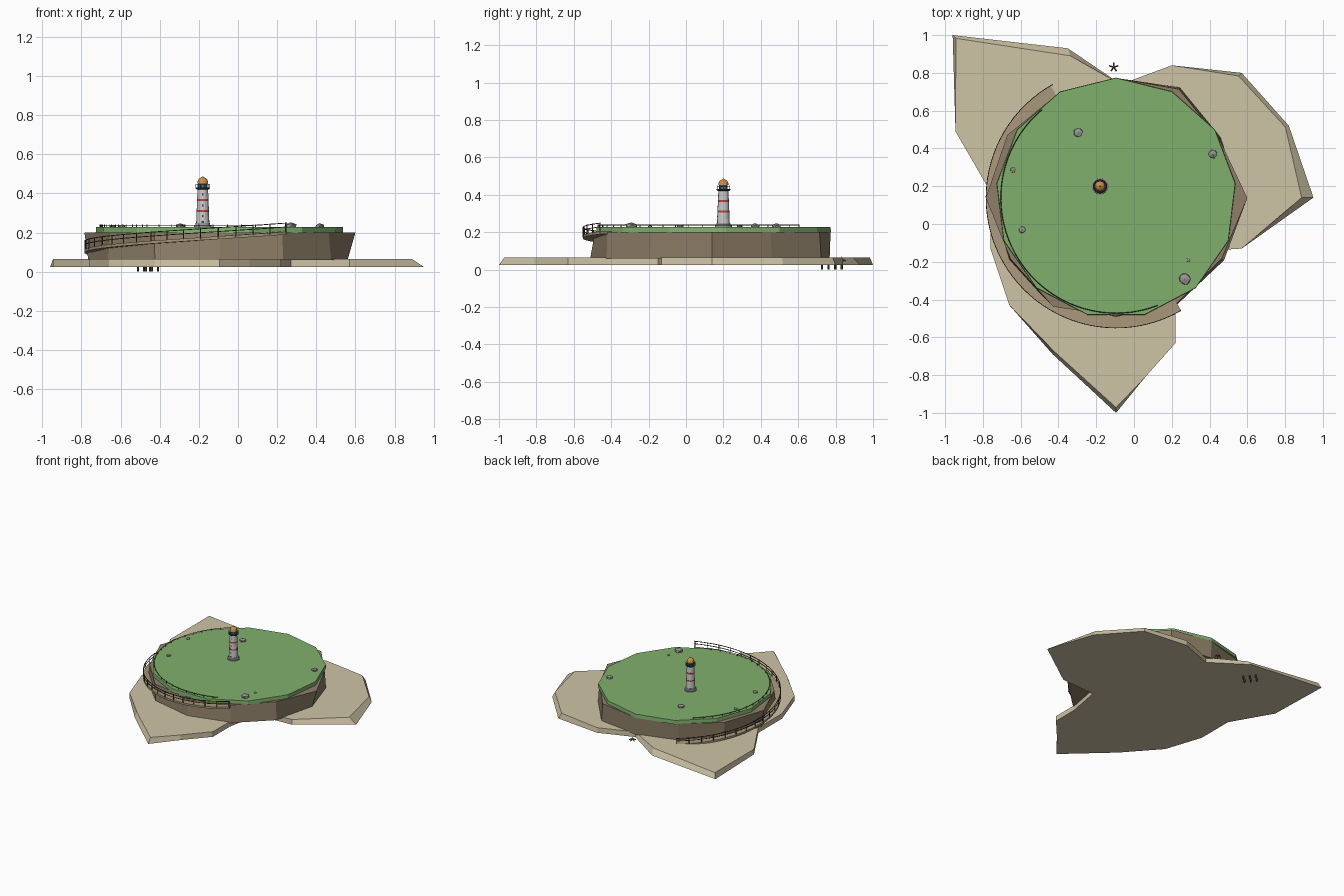
import bpy, bmesh, math, random
from math import cos, sin, pi, radians
from mathutils import Vector, Matrix

if "Cube" in bpy.data.objects:
    bpy.data.objects.remove(bpy.data.objects["Cube"])

random.seed(4)
CX, CY = -0.095, 0.138          # island centre


def mat(name, hexa):
    m = bpy.data.materials.new(name)
    c = [int(hexa[i:i + 2], 16) / 255 for i in (0, 2, 4)]
    m.diffuse_color = [((v + 0.055) / 1.055) ** 2.4 for v in c] + [1]
    m.use_nodes = True
    m.node_tree.nodes["Principled BSDF"].inputs["Base Color"].default_value = m.diffuse_color
    return m


SAND, ROCK, PATH = mat("sand", "CFC4A6"), mat("cliff", "8F7F68"), mat("path", "A8977A")
GRASS, WOOD, STONE = mat("grass", "80B06C"), mat("wood", "4E4234"), mat("stone", "9A9797")
WHITE, RED, BLUE = mat("white", "DEDEDE"), mat("red", "B8443C"), mat("blue", "4C7884")
ORANGE, DARK = mat("orange", "D09040"), mat("dark", "3A3D44")


def finish(name, bm, m):
    bmesh.ops.recalc_face_normals(bm, faces=bm.faces)
    me = bpy.data.meshes.new(name)
    bm.to_mesh(me)
    bm.free()
    me.materials.append(m)
    ob = bpy.data.objects.new(name, me)
    bpy.context.collection.objects.link(ob)
    return ob


def loft(name, rings, m):
    """Capped skin over rings of equal point count."""
    bm = bmesh.new()
    vs = [[bm.verts.new(p) for p in r] for r in rings]
    n = len(rings[0])
    for a, b in zip(vs, vs[1:]):
        for i in range(n):
            j = (i + 1) % n
            bm.faces.new((a[i], a[j], b[j], b[i]))
    bm.faces.new(vs[0][::-1])
    bm.faces.new(vs[-1])
    return finish(name, bm, m)


def turned(name, profile, m, at, n=16):
    """Round part from (radius, z) points."""
    return loft(name, [[(at[0] + r * cos(2 * pi * i / n), at[1] + r * sin(2 * pi * i / n), z)
                        for i in range(n)] for r, z in profile], m)


def polar(r, deg, z):
    return (CX + r * cos(radians(deg)), CY + r * sin(radians(deg)), z)


def sweep(name, r, half_w, z0, z1, height, m):
    """Rectangular bar along the ramp arc; z0 and z1 are functions of angle."""
    rings = []
    for i in range(49):
        a = 119 + (300 - 119) * i / 48
        z = z0 + (z1 - z0) * i / 48
        rings.append([polar(r - half_w, a, z), polar(r + half_w, a, z),
                      polar(r + half_w, a, z + height), polar(r - half_w, a, z + height)])
    return loft(name, rings, m)


def add_rod(bm, p, q, r, n=6):
    p, q = Vector(p), Vector(q)
    rot = (q - p).to_track_quat('Z', 'Y').to_matrix().to_4x4()
    bmesh.ops.create_cone(bm, cap_ends=True, segments=n, radius1=r, radius2=r, depth=(q - p).length,
                          matrix=Matrix.Translation((p + q) / 2) @ rot)


# Sand: star-like outline (x, y, shrink of the upper edge)
shore = [(0.95, 0.14, .94), (0.82, 0.52, .98), (0.57, 0.80, .975), (0.20, 0.84, 1), (-0.07, 0.74, 1),
         (-0.35, 0.93, .95), (-0.96, 1.0, .98), (-0.945, 0.49, 1), (-0.76, 0.17, 1),
         (-0.76, -0.13, 1), (-0.66, -0.43, 1), (-0.43, -0.69, .98), (-0.095, -1.0, .975),
         (0.06, -0.81, 1), (0.22, -0.63, 1), (0.22, -0.42, 1), (0.27, -0.15, 1), (0.57, -0.13, 1)]
loft("sand_beach", [[(x, y, 0.025) for x, y, k in shore],
                    [(CX + (x - CX) * k, CY + (y - CY) * k, 0.066) for x, y, k in shore]], SAND)

# Cliff: irregular twelve-sided block
top_r = [.695, .63, .665, .635, .63, .665, .69, .645, .665, .625, .645, .645]
bot_r = [.655, .64, .675, .63, .62, .65, .67, .66, .66, .65, .65, .66]
loft("cliff", [[polar(r, 30 * i, z) for i, r in enumerate(rs)]
               for rs, z in ((bot_r, 0.06), (top_r, 0.2))], ROCK)

# Grass cap with thirteen sides
loft("grass_top", [[polar(r, 90 + 360 * i / 13, z) for i in range(13)]
                   for r, z in ((.637, 0.198), (.635, 0.228))], GRASS)

# Ramp winding up the cliff, with its outer fence
sweep("ramp", .645, .045, 0.05, 0.19, 0.015, PATH)
for k, h in enumerate((0.022, 0.042)):
    sweep("ramp_rail_%d" % k, .688, .002, 0.065 + h, 0.205 + h, 0.004, WOOD)
bm = bmesh.new()
for i in range(25):
    z = 0.055 + 0.14 * i / 24
    a = 119.5 + 180 * i / 24
    add_rod(bm, polar(.688, a, z), polar(.688, a, z + 0.057), .003, 5)
finish("ramp_fence_posts", bm, WOOD)

# Inner rail along the grass edge
bm = bmesh.new()
for i in range(47):
    a = 130 + 161 * i / 47
    b = 130 + 161 * (i + 1) / 47
    add_rod(bm, polar(.61, a, .238), polar(.61, b, .238), .002, 4)
    if i % 2 == 0:
        add_rod(bm, polar(.61, a, .22), polar(.61, a, .242), .0025, 5)
finish("inner_fence", bm, WOOD)

# Lighthouse
L = (-0.18, 0.2)
turned("lighthouse_foundation", [(.045, .226), (.045, .236), (.038, .24), (.036, .25)], STONE, L)
turned("lighthouse_tower", [(.034, .24), (.027, .425)], WHITE, L)
for k, z in enumerate((.31, .367)):
    r = .034 - .007 * (z - .24) / .185 + .001
    turned("red_band_%d" % k, [(r, z - .005), (r - .0003, z + .005)], RED, L)
turned("gallery_deck", [(.03, .42), (.037, .426), (.037, .431)], DARK, L)
turned("lantern_glass", [(.024, .43), (.024, .456)], BLUE, L, 10)
turned("lantern_dome", [(.028, .452)] + [(.027 * cos(t * pi / 12), .456 + .027 * sin(t * pi / 12))
                                       for t in range(6)] + [(.003, .486)], ORANGE, L, 12)
bm = bmesh.new()
for i in range(10):
    p, q = [(L[0] + .035 * cos(t * pi / 5), L[1] + .035 * sin(t * pi / 5)) for t in (i, i + 1)]
    add_rod(bm, (*p, .43), (*p, .449), .0015, 4)
    add_rod(bm, (*p, .447), (*q, .447), .0015, 4)
finish("gallery_railing", bm, BLUE)
bm = bmesh.new()
for z, w, h in ((.247, .012, .026), (.285, .007, .01), (.338, .007, .01), (.395, .007, .01)):
    bmesh.ops.create_cube(bm, size=1, matrix=Matrix.Translation((L[0], L[1] - .032 + (z - .24) * .038, z))
                          @ Matrix.Diagonal((w, .006, h, 1)))
finish("door_and_windows", bm, DARK)

# Scattered boulders
for k, (x, y, r) in enumerate([(-.295, .485, .028), (.417, .37, .026), (-.64, .285, .016),
                               (-.592, -.03, .02), (.268, -.29, .035), (.287, -.193, .012)]):
    bm = bmesh.new()
    bmesh.ops.create_icosphere(bm, subdivisions=1, radius=r)
    for v in bm.verts:
        v.co *= random.uniform(.85, 1.1)
        v.co.z *= .6
        v.co += Vector((x, y, .228 + r * .15))
    finish("boulder_%d" % k, bm, STONE)

# Jetty piles showing under the sand, with a buried deck
bm = bmesh.new()
C, U, W = Vector((-.46, .78, 0)), Vector((-.03, .035, 0)), Vector((.02, .0175, 0))
for i in (-1, 0, 1):
    for s in (-1, 1):
        p = C + U * i + W * s
        add_rod(bm, p, p + Vector((0, 0, .05)), .006)
finish("jetty_piles", bm, WOOD)
deck = [C + U * 1.3 * a + W * 1.3 * b for a, b in ((-1, -1), (1, -1), (1, 1), (-1, 1))]
loft("jetty_deck", [[(p.x, p.y, z) for p in deck] for z in (.045, .053)], WOOD)

# Campfire: leaning sticks round a small flame
F = Vector((-.107, .83, .045))
bm = bmesh.new()
for i in range(5):
    d = Vector((cos(i * 2 * pi / 5 + .3), sin(i * 2 * pi / 5 + .3), 0))
    add_rod(bm, F + d * .024, F - d * .003 + Vector((0, 0, .014)), .004, 5)
finish("campfire_sticks", bm, WOOD)
turned("campfire_flame", [(.006, .046), (.009, .052), (.001, .07)], ORANGE, F, 6)
